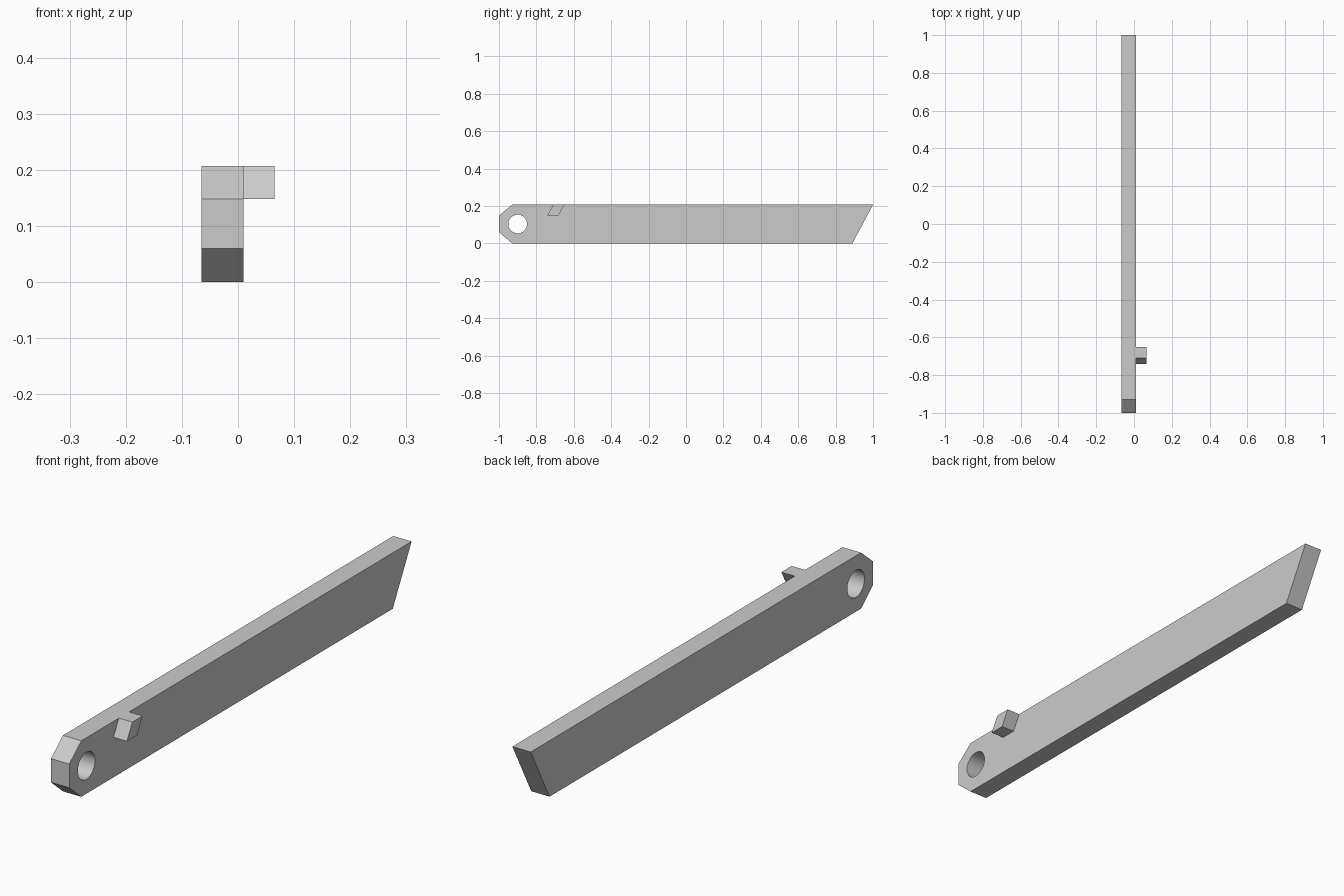
import bpy, bmesh, math
from mathutils import Matrix

cube = bpy.data.objects.get("Cube")
if cube:
    bpy.data.objects.remove(cube, do_unlink=True)

# Single plain grey
grey = bpy.data.materials.new("plain grey")
grey.use_nodes = True
GREY = (0.6, 0.6, 0.6, 1)
grey.diffuse_color = GREY
grey.node_tree.nodes["Principled BSDF"].inputs["Base Color"].default_value = GREY


def add_object(name, bm):
    bmesh.ops.recalc_face_normals(bm, faces=bm.faces)
    mesh = bpy.data.meshes.new(name)
    bm.to_mesh(mesh)
    bm.free()
    mesh.materials.append(grey)
    obj = bpy.data.objects.new(name, mesh)
    bpy.context.collection.objects.link(obj)
    return obj


def extrude_profile(name, outline, x0, x1):
    """Extrude a (y, z) outline along x."""
    bm = bmesh.new()
    face = bm.faces.new([bm.verts.new((x0, y, z)) for y, z in outline])
    ext = bmesh.ops.extrude_face_region(bm, geom=[face])
    verts = [g for g in ext["geom"] if isinstance(g, bmesh.types.BMVert)]
    bmesh.ops.translate(bm, verts=verts, vec=(x1 - x0, 0, 0))
    return add_object(name, bm)


TOP, LEFT, INNER = 0.207, -0.065, 0.01

# Long bar with chamfered nose and slanted tail
bar = extrude_profile("bar", [(-0.93, 0), (0.89, 0), (1, TOP), (-0.93, TOP),
                              (-1, 0.148), (-1, 0.06)], LEFT, INNER)

# Pivot hole through the nose
bm = bmesh.new()
bmesh.ops.create_cone(bm, cap_ends=True, segments=48, radius1=0.05, radius2=0.05,
                      depth=0.3, matrix=Matrix.Translation((0, -0.9, TOP / 2))
                      @ Matrix.Rotation(math.pi / 2, 4, "Y"))
cutter = add_object("hole_cutter", bm)
cutter.hide_render = True
cutter.hide_set(True)
cut = bar.modifiers.new("pivot_hole", "BOOLEAN")
cut.operation = "DIFFERENCE"
cut.solver = "EXACT"
cut.object = cutter

# Bake the cut so the hole wall can be smoothed, then drop the cutter
bpy.context.view_layer.update()
baked = bpy.data.meshes.new_from_object(
    bar.evaluated_get(bpy.context.evaluated_depsgraph_get()))
bar.modifiers.clear()
bar.data = baked
bpy.data.objects.remove(cutter, do_unlink=True)
bpy.context.view_layer.objects.active = bar
bar.select_set(True)
bpy.ops.object.shade_smooth_by_angle(angle=math.radians(30))

# Slanted side tab
extrude_profile("side_tab", [(-0.742, 0.148), (-0.682, 0.148), (-0.65, TOP),
                             (-0.71, TOP)], INNER, 0.065)
